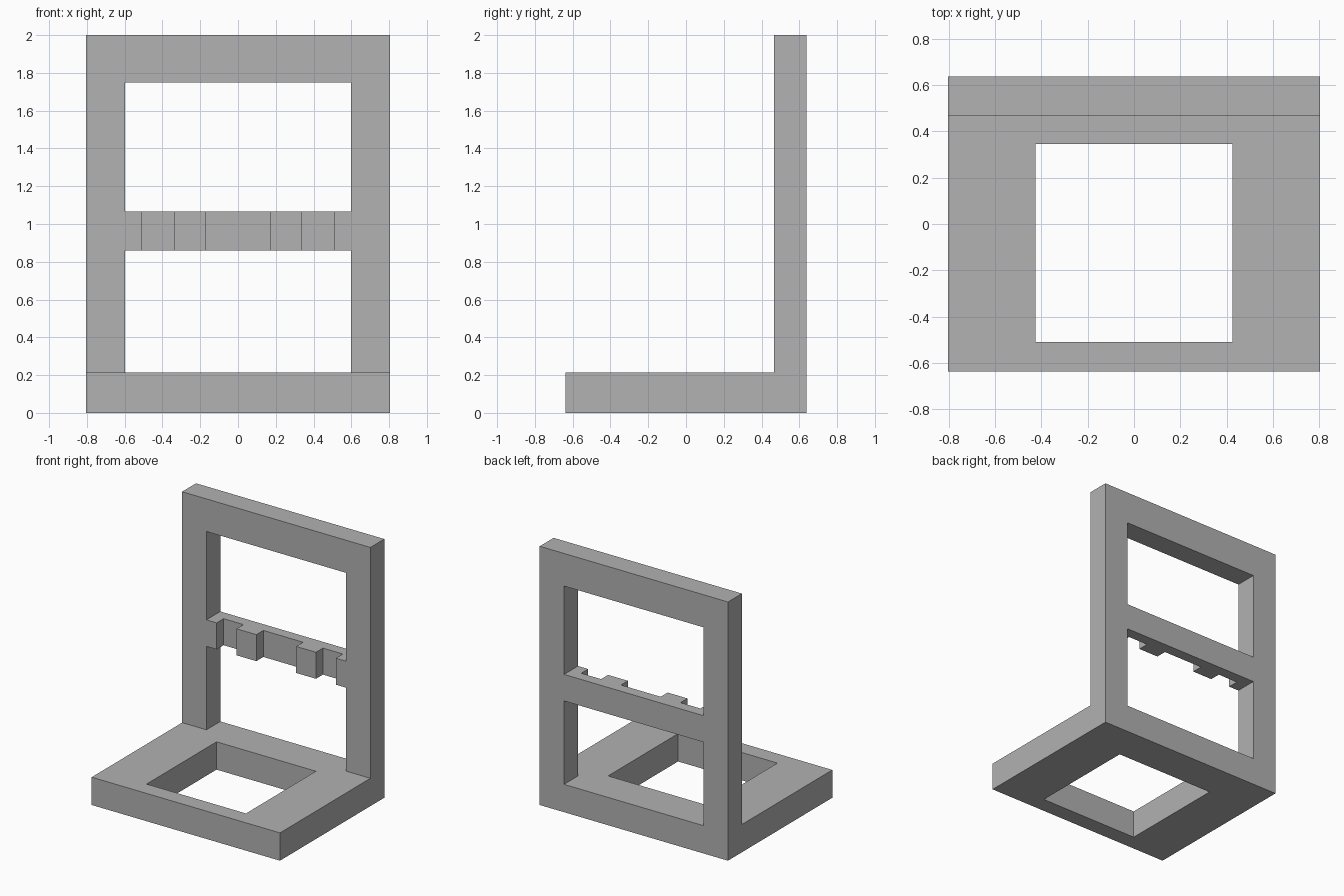
import bpy
import bmesh

cube = bpy.data.objects.get("Cube")
if cube:
    bpy.data.objects.remove(cube, do_unlink=True)

# Main dimensions
HALF_W, FRONT, BACK, TOP = 0.805, -0.637, 0.637, 2.0
BASE_TOP, UPRIGHT_FRONT = 0.215, 0.467
WINDOW_X, WINDOW_TOP = 0.597, 1.748
BAR_LOW, BAR_HIGH = 0.86, 1.065

grey = bpy.data.materials.new("plain grey")
grey.use_nodes = True
grey.diffuse_color = (0.445, 0.445, 0.445, 1)
grey.node_tree.nodes["Principled BSDF"].inputs["Base Color"].default_value = grey.diffuse_color


def extrude_x(name, profile, x0, x1):
    """Solid made by sweeping a (y, z) profile from x0 to x1."""
    bm = bmesh.new()
    face = bm.faces.new([bm.verts.new((x0, y, z)) for y, z in profile])
    swept = bmesh.ops.extrude_face_region(bm, geom=[face])["geom"]
    verts = [g for g in swept if isinstance(g, bmesh.types.BMVert)]
    bmesh.ops.translate(bm, verts=verts, vec=(x1 - x0, 0, 0))
    bmesh.ops.recalc_face_normals(bm, faces=bm.faces)
    mesh = bpy.data.meshes.new(name)
    bm.to_mesh(mesh)
    bm.free()
    mesh.materials.append(grey)
    obj = bpy.data.objects.new(name, mesh)
    bpy.context.collection.objects.link(obj)
    return obj


def cut_box(target, x, y, z):
    """Cut a box, given as (low, high) ranges, out of the target."""
    cutter = extrude_x("cutter", [(y[0], z[0]), (y[1], z[0]), (y[1], z[1]), (y[0], z[1])], *x)
    cutter.hide_render = True
    mod = target.modifiers.new("cut", 'BOOLEAN')
    mod.operation, mod.solver, mod.object = 'DIFFERENCE', 'EXACT', cutter
    bpy.context.view_layer.objects.active = target
    bpy.ops.object.modifier_apply(modifier=mod.name)
    bpy.data.objects.remove(cutter, do_unlink=True)


# L-shaped stand: flat base and upright back
stand = extrude_x("stand_frame", [
    (FRONT, 0), (BACK, 0), (BACK, TOP), (UPRIGHT_FRONT, TOP),
    (UPRIGHT_FRONT, BASE_TOP), (FRONT, BASE_TOP)], -HALF_W, HALF_W)

# Square opening in the base
cut_box(stand, (-0.425, 0.425), (-0.51, 0.345), (-0.1, BASE_TOP + 0.1))

# Two windows in the upright, leaving the crossbar between them
through = (UPRIGHT_FRONT - 0.1, BACK + 0.1)
cut_box(stand, (-WINDOW_X, WINDOW_X), through, (BASE_TOP, BAR_LOW))
cut_box(stand, (-WINDOW_X, WINDOW_X), through, (BAR_HIGH, WINDOW_TOP))

# Three notches in the front of the crossbar, half its depth
middle = (UPRIGHT_FRONT + BACK) / 2
for span in ((-0.51, -0.34), (-0.17, 0.17), (0.34, 0.51)):
    cut_box(stand, span, (UPRIGHT_FRONT - 0.1, middle), (BAR_LOW - 0.05, BAR_HIGH + 0.05))
